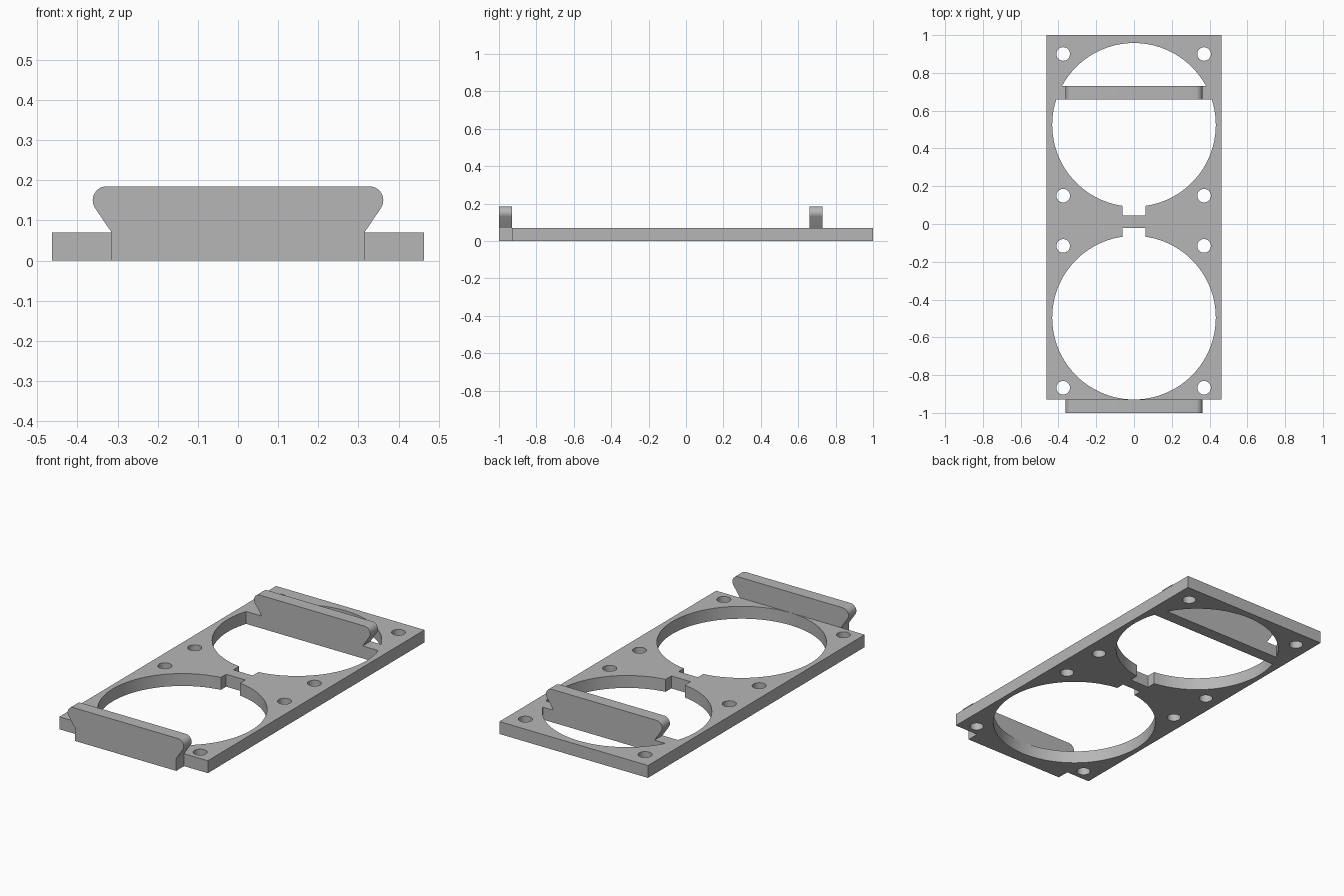
import bpy, bmesh
from math import sin, cos, asin, radians, degrees
from mathutils import Matrix

cube = bpy.data.objects.get("Cube")
if cube:
    bpy.data.objects.remove(cube, do_unlink=True)

grey = bpy.data.materials.new("plain_grey")
grey.use_nodes = True
colour = (0.47, 0.47, 0.47, 1)
grey.diffuse_color = colour
grey.node_tree.nodes["Principled BSDF"].inputs["Base Color"].default_value = colour


def arc(cx, cy, r, start, end, steps):
    """Points on a circular arc, angles in degrees."""
    angles = [radians(start + (end - start) * i / steps) for i in range(steps + 1)]
    return [(cx + r * cos(a), cy + r * sin(a)) for a in angles]


def extrude_outlines(name, outlines, thickness, matrix):
    """Fill closed outlines (inner ones become holes) and extrude them."""
    curve = bpy.data.curves.new(name + "_profile", 'CURVE')
    curve.dimensions = '2D'
    curve.fill_mode = 'BOTH'
    curve.extrude = thickness / 2
    for outline in outlines:
        spline = curve.splines.new('POLY')
        spline.points.add(len(outline) - 1)
        for point, (x, y) in zip(spline.points, outline):
            point.co = (x, y, 0, 1)
        spline.use_cyclic_u = True
    helper = bpy.data.objects.new(name + "_profile", curve)
    bpy.context.collection.objects.link(helper)
    graph = bpy.context.evaluated_depsgraph_get()
    mesh = bpy.data.meshes.new_from_object(helper.evaluated_get(graph))
    bpy.data.objects.remove(helper, do_unlink=True)

    # Weld the caps to the walls and place the part
    bm = bmesh.new()
    bm.from_mesh(mesh)
    bmesh.ops.remove_doubles(bm, verts=bm.verts, dist=0.0002)
    bmesh.ops.transform(bm, matrix=matrix, verts=bm.verts)
    bmesh.ops.recalc_face_normals(bm, faces=bm.faces)
    bm.to_mesh(mesh)
    bm.free()
    mesh.materials.clear()
    mesh.materials.append(grey)
    obj = bpy.data.objects.new(name, mesh)
    bpy.context.collection.objects.link(obj)
    bpy.ops.object.select_all(action='DESELECT')
    obj.select_set(True)
    bpy.context.view_layer.objects.active = obj
    bpy.ops.object.shade_smooth_by_angle(angle=radians(30))
    return obj


# Base plate dimensions
half_w, front, back, thick = 0.463, -0.93, 1.0, 0.07
tab_depth, bar_front = 0.07, 0.66
radius, notch = 0.433, 0.06
rear_y, front_y = 0.525, -0.496
gap = degrees(asin(notch / radius))

plate = [(-half_w, front), (half_w, front), (half_w, back), (-half_w, back)]

# Front round opening with a square notch towards the middle
front_opening = arc(0, front_y, radius, 90 + gap, 450 - gap, 96)
front_opening += [(notch, -0.02), (-notch, -0.02)]

# Rear round opening, divided by a cross bar
low = degrees(asin((bar_front - rear_y) / radius))
high = degrees(asin((bar_front + tab_depth - rear_y) / radius))
rear_opening = arc(0, rear_y, radius, 180 - low, 270 - gap, 32)
rear_opening += [(-notch, 0.045), (notch, 0.045)]
rear_opening += arc(0, rear_y, radius, 270 + gap, 360 + low, 32)
rear_segment = arc(0, rear_y, radius, high, 180 - high, 40)

# Screw holes
hole_places = [(x, y) for y in (0.9, 0.15, -0.116, -0.867) for x in (-0.375, 0.371)]
holes = [arc(x, y, 0.036, 0, 348.75, 31) for x, y in hole_places]

extrude_outlines("base_plate", [plate, front_opening, rear_opening, rear_segment] + holes,
                 thick, Matrix.Translation((0, 0, thick / 2)))


def upright_tab(name, y, bottom):
    """Upright tab with flared sides and rounded top corners."""
    side = [(0.315, thick)] + arc(0.327, 0.15, 0.035, -32, 90, 14)
    if bottom < thick:
        side.insert(0, (0.315, bottom))
    outline = side + [(-x, z) for x, z in reversed(side)]
    place = Matrix.Translation((0, y, 0)) @ Matrix.Rotation(radians(90), 4, 'X')
    extrude_outlines(name, [outline], tab_depth, place)


upright_tab("front_tab", front - tab_depth / 2, 0)
upright_tab("rear_tab", bar_front + tab_depth / 2, thick)
